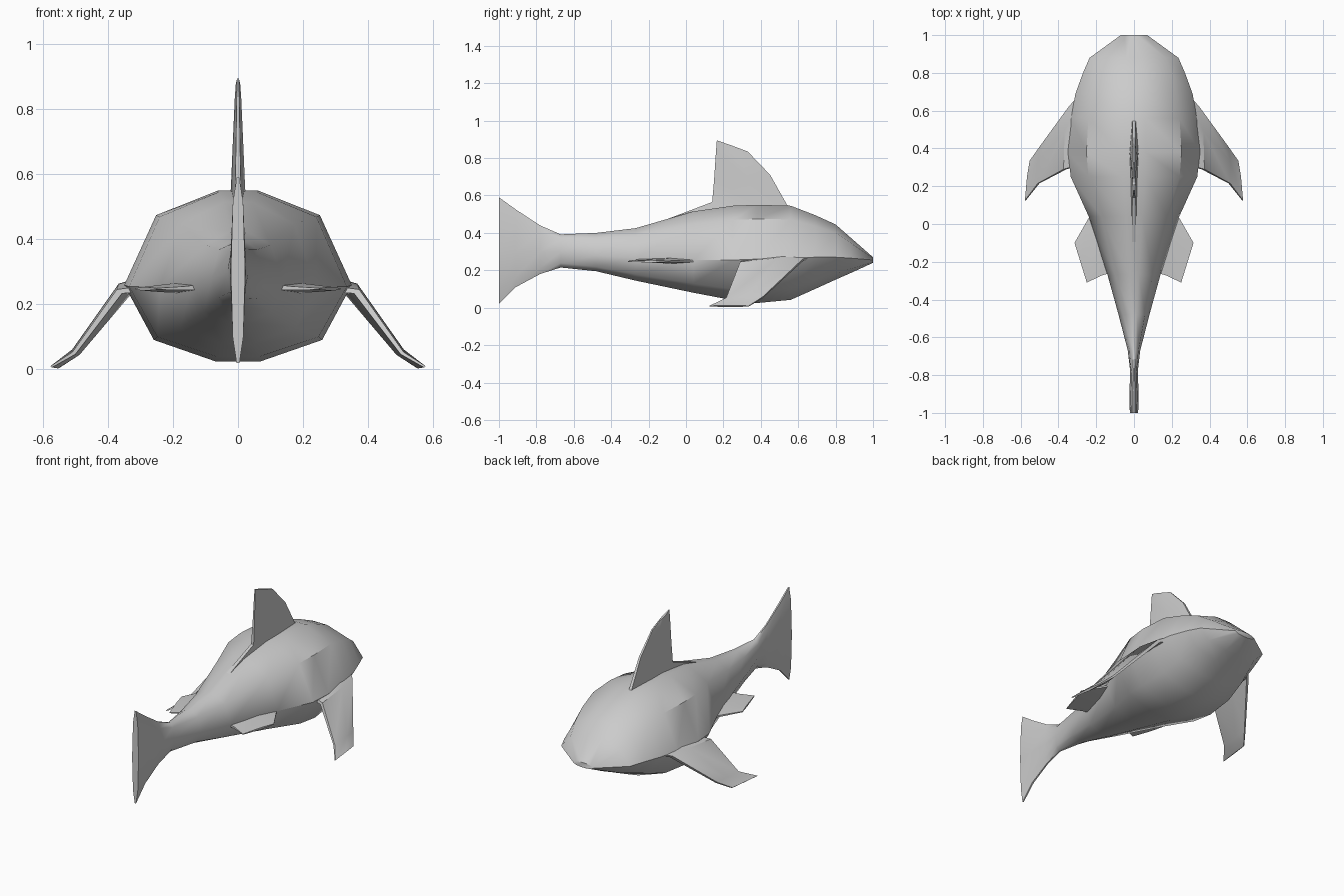
import bpy, bmesh
from mathutils import Vector

if "Cube" in bpy.data.objects:
    bpy.data.objects.remove(bpy.data.objects["Cube"])


def loft(name, rings, mirror=False):
    """Skin a list of equal-sized closed rings and cap both ends."""
    bm = bmesh.new()
    rows = [[bm.verts.new(p) for p in ring] for ring in rings]
    n = len(rows[0])
    for a, b in zip(rows, rows[1:]):
        for i in range(n):
            j = (i + 1) % n
            bm.faces.new((a[i], a[j], b[j], b[i]))
    bm.faces.new(rows[0])
    bm.faces.new(rows[-1])
    bmesh.ops.recalc_face_normals(bm, faces=bm.faces)
    mesh = bpy.data.meshes.new(name)
    bm.to_mesh(mesh)
    bm.free()
    obj = bpy.data.objects.new(name, mesh)
    bpy.context.collection.objects.link(obj)
    if mirror:
        obj.modifiers.new("Mirror", 'MIRROR')
    bpy.ops.object.select_all(action='DESELECT')
    obj.select_set(True)
    bpy.context.view_layer.objects.active = obj
    bpy.ops.object.shade_smooth_by_angle(angle=0.75)
    return obj


def section(y, w, top, mid, bottom):
    """Ten-sided body cross-section."""
    up, down = top - mid, mid - bottom
    half = [(0.18 * w, top), (0.72 * w, mid + 0.74 * up), (w, mid),
            (0.74 * w, mid - 0.72 * down), (0.2 * w, bottom)]
    return [(x, y, z) for x, z in half] + [(-x, y, z) for x, z in reversed(half)]


def fin(name, rows, normal, mirror=False):
    """Thin blade from (leading point, trailing point, half thickness) rows."""
    n = Vector(normal).normalized()
    rings = []
    for lead, trail, t in rows:
        a, b = Vector(lead), Vector(trail)
        m = a.lerp(b, 0.4)
        e = n * t * 0.4
        rings.append([a + e, m + n * t, b + e, b - e, m - n * t, a - e])
    return loft(name, rings, mirror)


# Body: y, half width, top, widest height, bottom
body = [(1.0, 0.07, 0.27, 0.255, 0.24), (0.88, 0.235, 0.375, 0.265, 0.185),
        (0.8, 0.27, 0.445, 0.27, 0.15), (0.69, 0.31, 0.495, 0.27, 0.10),
        (0.56, 0.335, 0.545, 0.265, 0.042), (0.38, 0.35, 0.55, 0.26, 0.025),
        (0.25, 0.335, 0.545, 0.255, 0.04), (0.04, 0.24, 0.515, 0.255, 0.08),
        (-0.27, 0.14, 0.425, 0.265, 0.145), (-0.48, 0.082, 0.4, 0.28, 0.195),
        (-0.67, 0.033, 0.392, 0.30, 0.215)]
# Upright tail flows out of the last body section
tail = [(-0.78, 0.02, 0.44, 0.30, 0.18), (-0.91, 0.025, 0.525, 0.30, 0.11),
        (-1.0, 0.022, 0.59, 0.30, 0.02)]
loft("body_and_tail", [section(*s) for s in body + tail])

# Dorsal fin with a low ridge behind it
fin("dorsal_fin", [((0, 0.6, 0.5), (0, -0.15, 0.455), 0.03),
                   ((0, 0.54, 0.55), (0, 0.14, 0.565), 0.022),
                   ((0, 0.45, 0.71), (0, 0.15, 0.68), 0.016),
                   ((0, 0.33, 0.835), (0, 0.16, 0.83), 0.01),
                   ((0, 0.25, 0.865), (0, 0.165, 0.895), 0.007)], (1, 0, 0))

# Pectoral fins
fin("pectoral_fins", [((0.26, 0.7, 0.27), (0.26, 0.32, 0.25), 0.04),
                      ((0.335, 0.625, 0.255), (0.365, 0.29, 0.24), 0.025),
                      ((0.495, 0.41, 0.055), (0.505, 0.215, 0.05), 0.014),
                      ((0.55, 0.335, 0.008), (0.575, 0.125, 0.008), 0.008)],
    (0.8, 0, 0.6), True)

# Pelvic fins
fin("pelvic_fins", [((0.1, 0.06, 0.255), (0.08, -0.25, 0.255), 0.025),
                    ((0.235, 0.04, 0.25), (0.165, -0.27, 0.25), 0.014),
                    ((0.315, -0.1, 0.248), (0.25, -0.31, 0.248), 0.006)],
    (0, 0, 1), True)
